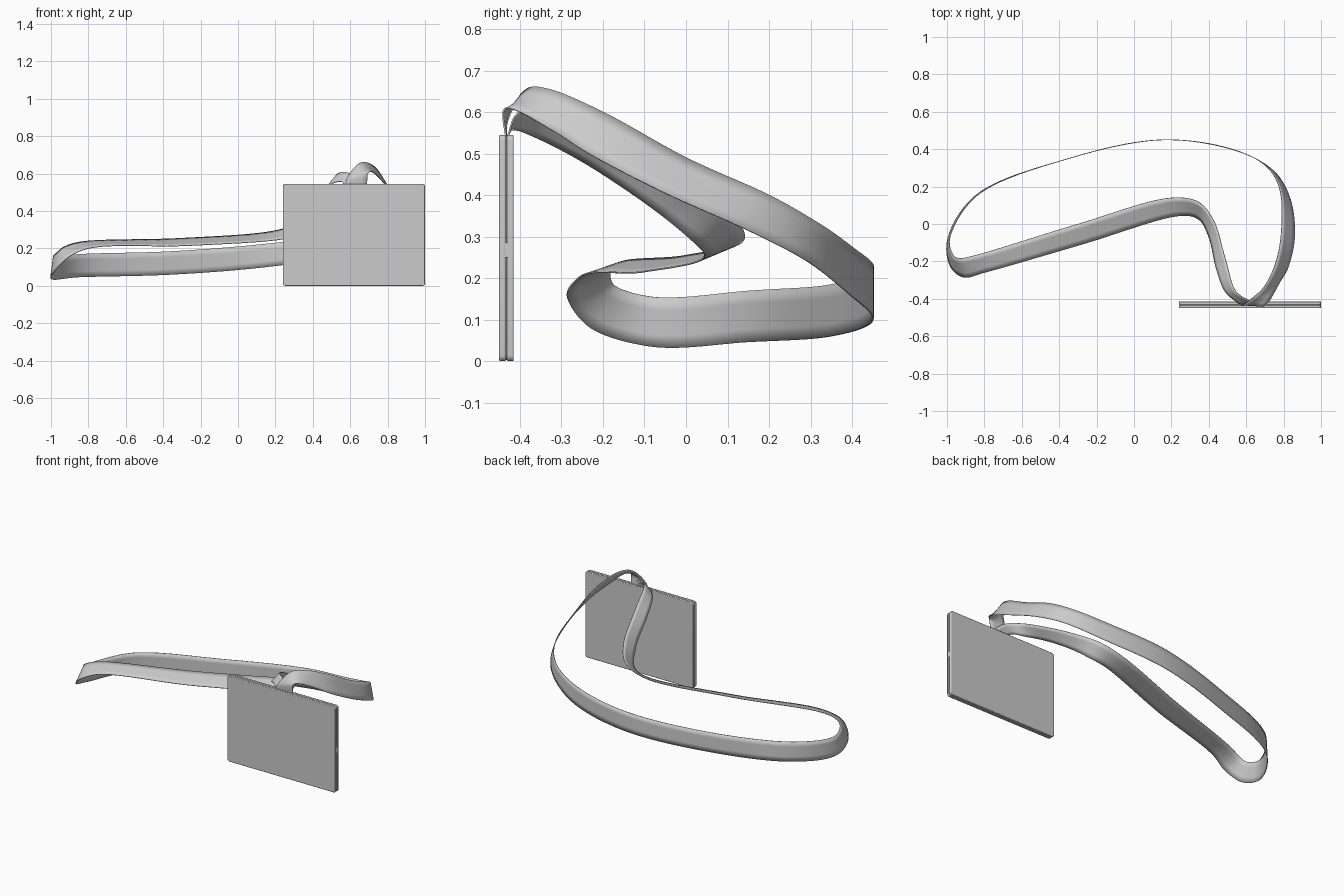
import bpy, bmesh
from mathutils import Vector

if "Cube" in bpy.data.objects:
    bpy.data.objects.remove(bpy.data.objects["Cube"])


def finish(name, bm):
    mesh = bpy.data.meshes.new(name)
    bmesh.ops.recalc_face_normals(bm, faces=bm.faces)
    bm.to_mesh(mesh)
    bm.free()
    ob = bpy.data.objects.new(name, mesh)
    bpy.context.collection.objects.link(ob)
    return ob


def smooth(ob, angle=0.6):
    bpy.ops.object.select_all(action='DESELECT')
    ob.select_set(True)
    bpy.context.view_layer.objects.active = ob
    bpy.ops.object.shade_smooth_by_angle(angle=angle)


def plate(name, x0, x1, y0, y1, z0, z1, radius):
    bm = bmesh.new()
    bmesh.ops.create_cube(bm, size=1)
    for v in bm.verts:
        v.co = ((x0 + x1) / 2 + v.co.x * (x1 - x0),
                (y0 + y1) / 2 + v.co.y * (y1 - y0),
                (z0 + z1) / 2 + v.co.z * (z1 - z0))
    corners = [e for e in bm.edges
               if abs(e.verts[0].co.y - e.verts[1].co.y) > (y1 - y0) / 2]
    bmesh.ops.bevel(bm, geom=corners, offset=radius, segments=5,
                    profile=0.5, affect='EDGES')
    ob = finish(name, bm)
    bev = ob.modifiers.new("edge", 'BEVEL')
    bev.width, bev.segments = 0.003, 2
    smooth(ob)
    return ob


# card holder: front and back shells around a slightly inset core, side latch
plate("card_front_shell", 0.24, 1.0, -0.45, -0.434, 0.0, 0.545, 0.014)
plate("card_core", 0.243, 0.997, -0.436, -0.429, 0.003, 0.542, 0.014)
plate("card_back_shell", 0.24, 1.0, -0.431, -0.415, 0.0, 0.545, 0.014)
plate("card_latch", 0.985, 1.0, -0.437, -0.428, 0.25, 0.285, 0.001)

# strap stations: upper edge xyz, lower edge xyz
stations = [
    (.57, -.432, .53, .69, -.432, .53),
    (.585, -.43, .58, .695, -.44, .60),
    (.64, -.39, .65, .725, -.41, .605),
    (.70, -.33, .655, .775, -.32, .555),
    (.76, -.20, .60, .825, -.23, .498),
    (.79, 0, .49, .86, -.05, .405),
    (.775, .20, .40, .83, .15, .315),
    (.70, .315, .335, .745, .285, .245),
    (.52, .40, .275, .54, .395, .16),
    (.15, .45, .225, .15, .45, .10),
    (-.35, .35, .185, -.35, .35, .06),
    (-.84, .152, .17, -.85, .15, .046),
    (-.984, -.07, .154, -.998, -.09, .036),
    (-.968, -.165, .178, -.98, -.23, .08),
    (-.93, -.183, .208, -.91, -.285, .15),
    (-.84, -.165, .235, -.80, -.26, .20),
    (-.3, 0, .254, -.27, -.107, .215),
    (.2, .14, .295, .24, .043, .25),
    (.34, .12, .34, .345, .025, .28),
    (.425, .02, .405, .40, -.07, .36),
    (.487, -.18, .52, .44, -.24, .475),
    (.545, -.36, .605, .49, -.365, .54),
    (.62, -.41, .592, .55, -.418, .557),
    (.69, -.432, .53, .57, -.432, .53),
]


def spline(points, steps):
    # centripetal Catmull-Rom through all stations
    p = [Vector(q) for q in points]
    p = [p[0] * 2 - p[1]] + p + [p[-1] * 2 - p[-2]]
    out = []
    for i in range(1, len(p) - 2):
        q = p[i - 1:i + 3]
        t = [0.0]
        for a, b in zip(q, q[1:]):
            t.append(t[-1] + (b - a).length ** 0.5)

        def mix(a, b, ta, tb, u):
            return a * ((tb - u) / (tb - ta)) + b * ((u - ta) / (tb - ta))
        for s in range(steps):
            u = t[1] + (t[2] - t[1]) * s / steps
            a = [mix(q[k], q[k + 1], t[k], t[k + 1], u) for k in range(3)]
            b = [mix(a[k], a[k + 1], t[k], t[k + 2], u) for k in range(2)]
            out.append(mix(b[0], b[1], t[1], t[2], u))
    return out + [p[-2]]


# lanyard strap
bm = bmesh.new()
rows = []
for s in spline(stations, 10):
    a, b = Vector(s[:3]), Vector(s[3:])
    rows.append([bm.verts.new(a.lerp(b, k / 4)) for k in range(5)])
for r, n in zip(rows, rows[1:]):
    for k in range(4):
        bm.faces.new((r[k], r[k + 1], n[k + 1], n[k]))
strap = finish("lanyard_strap", bm)
sol = strap.modifiers.new("thickness", 'SOLIDIFY')
sol.thickness, sol.offset = 0.004, 0
smooth(strap)
